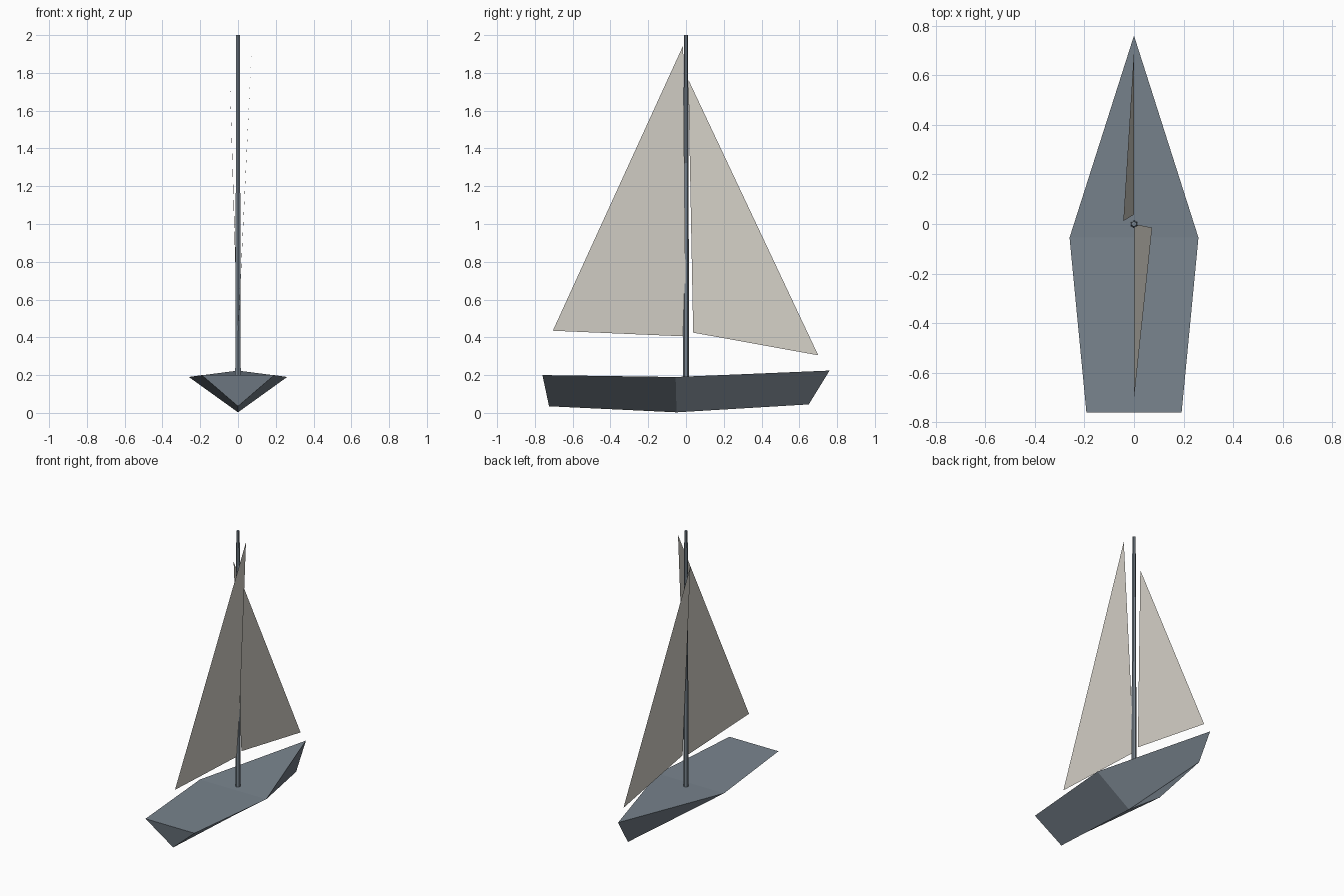
import bpy

cube = bpy.data.objects.get("Cube")
if cube:
    bpy.data.objects.remove(cube, do_unlink=True)


def make_material(name, rgb):
    mat = bpy.data.materials.new(name)
    mat.use_nodes = True
    color = (*rgb, 1.0)
    mat.diffuse_color = color
    mat.node_tree.nodes["Principled BSDF"].inputs["Base Color"].default_value = color
    return mat


def make_part(name, verts, faces, mat):
    mesh = bpy.data.meshes.new(name)
    mesh.from_pydata(verts, [], faces)
    mesh.materials.append(mat)
    obj = bpy.data.objects.new(name, mesh)
    bpy.context.collection.objects.link(obj)
    return obj


slate = make_material("slate grey", (0.19, 0.23, 0.27))
canvas = make_material("canvas cream", (0.66, 0.63, 0.57))

# Hull: stern, widest section and bow, each with a keel point and deck corners
stern_l, stern_r, stern_keel = (0.192, -0.76, 0.2), (-0.192, -0.76, 0.2), (0, -0.725, 0.035)
mid_l, mid_r, mid_keel = (0.26, -0.055, 0.19), (-0.26, -0.055, 0.19), (0, -0.05, 0.003)
bow, bow_keel = (0, 0.76, 0.224), (0, 0.65, 0.045)
make_part(
    "hull",
    [stern_l, stern_r, stern_keel, mid_l, mid_r, mid_keel, bow, bow_keel],
    [
        (0, 3, 4, 1), (3, 6, 4),       # deck
        (1, 2, 0),                     # transom
        (0, 2, 5, 3), (1, 4, 5, 2),    # aft sides
        (3, 5, 7, 6), (4, 6, 7, 5),    # bow sides
    ],
    slate,
)

# Mast: slim tapered hexagonal pole
bottom, top = 0.18, 2.0
bpy.ops.mesh.primitive_cone_add(
    vertices=6, radius1=0.017, radius2=0.011, depth=top - bottom,
    location=(0, 0, (bottom + top) / 2))
mast = bpy.context.object
mast.name = "mast"
mast.data.materials.append(slate)

# Sails: single triangles (outer corner, mast corner, peak), twisted to opposite sides
make_part("main_sail", [(0, -0.705, 0.435), (0, 0, 0.405), (0.073, -0.015, 1.945)],
          [(0, 1, 2)], canvas)
make_part("fore_sail", [(0, 0.70, 0.305), (0, 0.038, 0.425), (-0.043, 0.012, 1.765)],
          [(0, 1, 2)], canvas)
